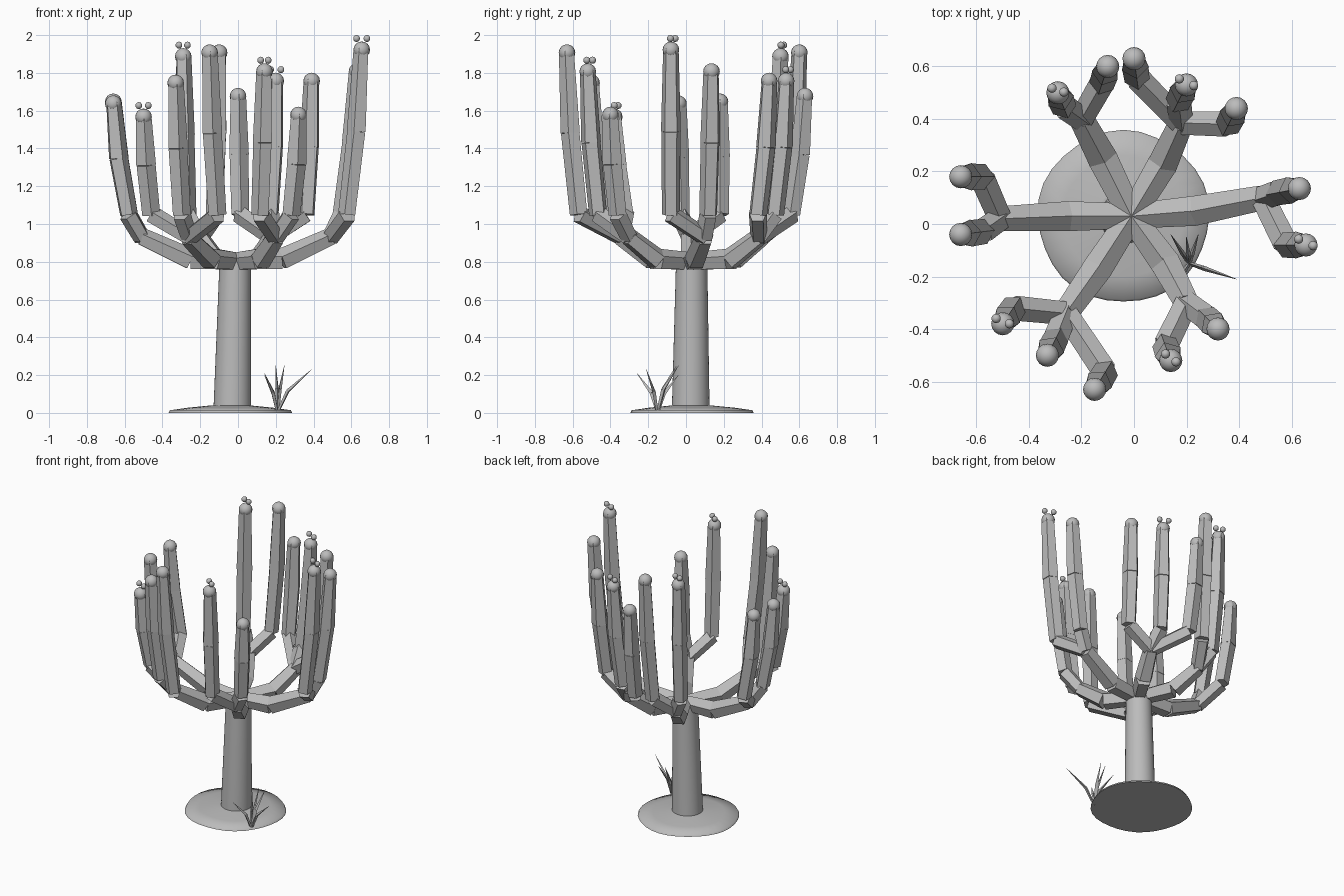
import bpy, bmesh, math
from mathutils import Vector, Matrix

if "Cube" in bpy.data.objects:
    bpy.data.objects.remove(bpy.data.objects["Cube"], do_unlink=True)

grey = bpy.data.materials.new("plain_grey")
grey.use_nodes = True
COLOUR = (0.5, 0.5, 0.5, 1)
grey.diffuse_color = COLOUR
grey.node_tree.nodes["Principled BSDF"].inputs["Base Color"].default_value = COLOUR


def finish(name, bm):
    mesh = bpy.data.meshes.new(name)
    bm.to_mesh(mesh)
    bm.free()
    mesh.materials.append(grey)
    obj = bpy.data.objects.new(name, mesh)
    bpy.context.collection.objects.link(obj)
    return obj


def segment(bm, start, end, r1, r2, sides=5, smooth=False):
    """Tapered prism between two points."""
    a, b = Vector(start), Vector(end)
    axis = b - a
    turn = axis.to_track_quat('Z', 'Y').to_matrix().to_4x4()
    made = bmesh.ops.create_cone(
        bm, cap_ends=True, segments=sides, radius1=r1, radius2=r2,
        depth=axis.length, matrix=Matrix.Translation((a + b) / 2) @ turn)
    for face in {f for v in made["verts"] for f in v.link_faces}:
        face.smooth = smooth and len(face.verts) == 4


def ball(bm, centre, radius, detail):
    made = bmesh.ops.create_uvsphere(bm, u_segments=detail, v_segments=detail // 2,
                                     radius=radius, matrix=Matrix.Translation(centre))
    for face in {f for v in made["verts"] for f in v.link_faces}:
        face.smooth = True


# Low mound with a slightly uneven rim
bm = bmesh.new()
N = 32
rings = []
for radius, z in ((0.327, 0), (0.32, 0.014), (0.23, 0.027), (0.1, 0.04)):
    ring = []
    for i in range(N):
        t = math.tau * i / N
        r = radius * (1 + 0.012 * math.sin(5 * t))
        ring.append(bm.verts.new((-0.04 + r * math.cos(t), 0.028 + r * math.sin(t), z)))
    rings.append(ring)
for low, high in zip(rings, rings[1:]):
    for i in range(N):
        j = (i + 1) % N
        bm.faces.new((low[i], low[j], high[j], high[i])).smooth = True
bm.faces.new(rings[0][::-1])
bm.faces.new(rings[-1])
finish("ground_mound", bm)

# Trunk
bm = bmesh.new()
segment(bm, (-0.03, 0.025, 0.02), (-0.015, 0.03, 0.8), 0.1, 0.083, 32, True)
finish("trunk", bm)

# Each branch: middle point, fork, then arms as (base, tip, top height, buds)
HUB = Vector((-0.01, 0.03, 0.8))
BRANCHES = {
    "right": ((-0.25, 0.03), (-0.51, 0.02), [
        ((-0.58, 0.18), (-0.66, 0.18), 1.69, None),
        ((-0.58, -0.03), (-0.66, -0.04), 1.68, None)]),
    "front_right": ((-0.14, -0.17), (-0.26, -0.34), [
        ((-0.46, -0.32), (-0.5, -0.38), 1.61, (0.05, -0.02)),
        ((-0.3, -0.44), (-0.33, -0.5), 1.79, None),
        ((-0.11, -0.565), (-0.15, -0.63), 1.95, None)]),
    "front_left": ((0.12, -0.15), (0.2, -0.3), [
        ((0.12, -0.465), (0.14, -0.52), 1.85, (0.04, -0.03)),
        ((0.28, -0.36), (0.32, -0.4), 1.62, None)]),
    "left": ((0.23, 0.05), (0.49, 0.1), [
        ((0.58, -0.08), (0.655, -0.08), 1.965, (0.055, -0.025)),
        ((0.55, 0.12), (0.63, 0.135), 1.85, None)]),
    "back_left": ((0.11, 0.23), (0.18, 0.385), [
        ((0.36, 0.38), (0.39, 0.44), 1.8, None),
        ((0.17, 0.47), (0.2, 0.53), 1.8, (0.055, -0.025)),
        ((0.01, 0.56), (0, 0.63), 1.72, None)]),
    "back_right": ((-0.12, 0.25), (-0.2, 0.4), [
        ((-0.12, 0.54), (-0.1, 0.6), 1.95, None),
        ((-0.27, 0.45), (-0.29, 0.5), 1.93, (0.045, -0.015))]),
}

for side, (mid, fork, arms) in BRANCHES.items():
    middle = Vector((*mid, 0.81))
    split = Vector((*fork, 0.93))
    bm = bmesh.new()
    segment(bm, HUB, middle, 0.05, 0.06)
    segment(bm, middle, split, 0.06, 0.05)
    finish(side + "_branch", bm)

    for number, (base, tip, top, buds) in enumerate(arms, 1):
        foot = Vector((*base, 1.05))
        head = Vector((*tip, top - 0.035))
        knee = foot.lerp(head, 0.5)
        knee.xy = foot.xy.lerp(head.xy, 0.68)
        # Limb from the fork, lower stem and upper stem
        bm = bmesh.new()
        segment(bm, split, foot, 0.047, 0.05)
        segment(bm, foot, knee, 0.05, 0.053)
        segment(bm, knee, head, 0.055, 0.043)
        finish(f"{side}_arm_{number}", bm)
        # Rounded cap
        bm = bmesh.new()
        ball(bm, head - Vector((0, 0, 0.008)), 0.044, 16)
        finish(f"{side}_cap_{number}", bm)
        # Pair of buds
        if buds:
            bm = bmesh.new()
            for sign in (-1, 1):
                offset = Vector((*buds, 0)) * sign / 2
                offset += Vector((0, 0.01, 0.052))
                ball(bm, head + offset, 0.019, 10)
            finish(f"{side}_buds_{number}", bm)

# Grass tuft: bent, pointed blades
ROOT = Vector((0.21, -0.15, 0))
TIPS = ((0.14, -0.26, 0.21), (0.39, -0.21, 0.23), (0.2, -0.05, 0.25),
        (0.245, -0.04, 0.25), (0.14, -0.04, 0.2))
bm = bmesh.new()
for tip in TIPS:
    end = Vector(tip)
    bend = ROOT.lerp(end, 0.5)
    bend.xy = ROOT.xy.lerp(end.xy, 0.3)
    segment(bm, ROOT, bend, 0.008, 0.011, 3)
    segment(bm, bend, end, 0.011, 0.001, 3)
finish("grass_tuft", bm)
